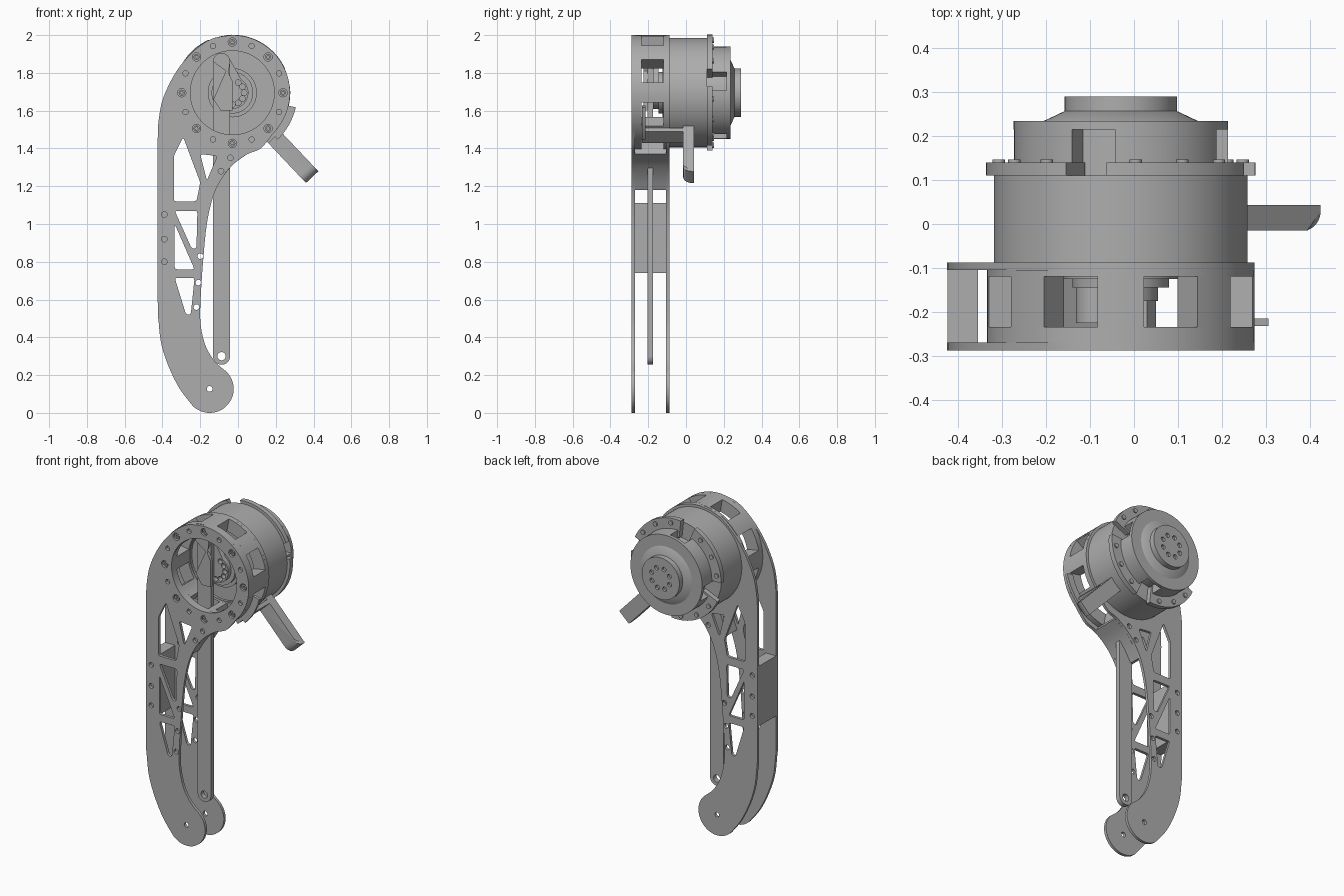
import bpy
import bmesh
from math import sin, cos, radians, pi
from mathutils import Vector

cube = bpy.data.objects.get("Cube")
if cube:
    bpy.data.objects.remove(cube)

grey = bpy.data.materials.new("plain_grey")
grey.use_nodes = True
COLOUR = (0.42, 0.42, 0.42, 1)
grey.diffuse_color = COLOUR
grey.node_tree.nodes["Principled BSDF"].inputs["Base Color"].default_value = COLOUR

HUB = (-0.03, 1.695)   # motor axis in x, z
FRONT, BACK = (-0.288, -0.27), (-0.105, -0.088)   # depth of the two side plates


def arc(r, a0, a1, centre=HUB, steps=None):
    n = steps or max(3, int(abs(a1 - a0) / 5))
    angles = [radians(a0 + (a1 - a0) * i / n) for i in range(n + 1)]
    return [(centre[0] + r * cos(a), centre[1] + r * sin(a)) for a in angles]


def circle(r, centre=HUB, steps=64):
    return arc(r, 0, 360, centre, steps)[:-1]


def polar(r, angle, centre=HUB):
    return arc(r, angle, angle, centre, 1)[0]


def sector(r0, r1, a0, a1):
    return arc(r1, a0, a1) + arc(r0, a1, a0)


def smooth_path(points, steps=4):
    """Spline through the points, open at both ends."""
    p = [Vector(q) for q in points]
    p = [p[0]] + p + [p[-1]]
    out = []
    for a, b, c, d in zip(p, p[1:], p[2:], p[3:]):
        for i in range(steps):
            t = i / steps
            out.append(tuple(0.5 * (2 * b + (c - a) * t + (2 * a - 5 * b + 4 * c - d) * t * t
                                    + (3 * b - a - 3 * c + d) * t ** 3)))
    return out + [points[-1]]


def rounded(points, size=0.014):
    """Polygon with softened corners."""
    out = []
    n = len(points)
    for i in range(n):
        v = Vector(points[i])
        a = v + (Vector(points[i - 1]) - v).normalized() * size
        b = v + (Vector(points[(i + 1) % n]) - v).normalized() * size
        for t in (0, 0.33, 0.67, 1):
            out.append(tuple(a * (1 - t) ** 2 + v * 2 * t * (1 - t) + b * t * t))
    return out


def slab(name, loops, y0, y1):
    """Flat x-z outline with holes, extruded from y0 to y1."""
    curve = bpy.data.curves.new(name, 'CURVE')
    curve.dimensions = '2D'
    curve.fill_mode = 'BOTH'
    curve.extrude = (y1 - y0) / 2
    for loop in loops:
        s = curve.splines.new('POLY')
        s.points.add(len(loop) - 1)
        for pt, (x, z) in zip(s.points, loop):
            pt.co = (x, z, 0, 1)
        s.use_cyclic_u = True
    temp = bpy.data.objects.new(name + "_outline", curve)
    bpy.context.collection.objects.link(temp)
    bpy.context.view_layer.update()
    mesh = bpy.data.meshes.new_from_object(temp.evaluated_get(bpy.context.evaluated_depsgraph_get()))
    bpy.data.objects.remove(temp)
    bm = bmesh.new()
    bm.from_mesh(mesh)
    bmesh.ops.remove_doubles(bm, verts=bm.verts, dist=1e-5)
    for v in bm.verts:
        x, z, d = v.co
        v.co = (x, (y0 + y1) / 2 - d, z)
    bmesh.ops.recalc_face_normals(bm, faces=bm.faces)
    bm.to_mesh(mesh)
    bm.free()
    mesh.name = name
    obj = bpy.data.objects.new(name, mesh)
    bpy.context.collection.objects.link(obj)
    finish(obj)
    return obj


def finish(obj):
    obj.data.materials.clear()
    obj.data.materials.append(grey)
    bpy.ops.object.select_all(action='DESELECT')
    obj.select_set(True)
    bpy.context.view_layer.objects.active = obj
    bpy.ops.object.shade_smooth_by_angle(angle=radians(30))


# Side plates: round head, truss shank, round foot
FOOT = (-0.15, 0.127)
back_edge = [(-0.03, 2.0), (-0.14, 1.98), (-0.235, 1.915), (-0.325, 1.81), (-0.395, 1.67),
             (-0.42, 1.55), (-0.425, 1.45), (-0.425, 1.35), (-0.425, 0.6), (-0.42, 0.48),
             (-0.405, 0.36), (-0.365, 0.24), (-0.31, 0.13), (-0.25, 0.05)]
inner_edge = [(-0.06, 0.217), (-0.12, 0.27), (-0.165, 0.34), (-0.19, 0.42), (-0.2, 0.5),
              (-0.197, 0.62), (-0.185, 0.8), (-0.165, 1.0), (-0.13, 1.15), (-0.08, 1.25),
              (-0.02, 1.32), (0.05, 1.37), (0.12, 1.4), (0.186, 1.479)]
outline = (arc(0.305, -45, 90)[1:-1] + smooth_path(back_edge)
           + arc(0.127, 220, 405, FOOT)[1:-1] + smooth_path(inner_edge))
truss = [
    [(-0.34, 1.36), (-0.29, 1.46), (-0.2, 1.22), (-0.22, 1.12), (-0.34, 1.12)],
    [(-0.2, 1.37), (-0.11, 1.36), (-0.165, 1.23)],
    [(-0.335, 1.07), (-0.215, 1.07), (-0.22, 0.87), (-0.245, 0.87)],
    [(-0.335, 1.0), (-0.335, 0.76), (-0.23, 0.76)],
    [(-0.335, 0.715), (-0.23, 0.715), (-0.25, 0.52), (-0.275, 0.52)],
]
pins = [(-0.39, 1.05), (-0.39, 0.92), (-0.39, 0.8), (-0.2, 0.83), (-0.21, 0.69),
        (-0.22, 0.56), (-0.04, 1.35), (-0.09, 1.28), FOOT]
holes = [circle(0.222)] + [rounded(t) for t in truss] + [circle(0.015, p, 16) for p in pins]
bolts = [circle(0.022 if i % 2 == 0 else 0.014, polar(0.268, 90 + 22.5 * i), 16) for i in range(16)]
slab("front_plate", [outline] + holes + bolts, *FRONT)
slab("back_plate", [outline] + holes, *BACK)
for i in range(8):
    spot = polar(0.268, 90 + 45 * i)
    slab("screw_head", [circle(0.016, spot, 16), circle(0.008, spot, 6)], -0.282, -0.27)

# Windowed housing between the plates
for y0, y1 in ((-0.27, -0.235), (-0.12, -0.105)):
    slab("housing_ring", [circle(0.305), circle(0.225)], y0, y1)
for i in range(8):
    mid = 45 * i
    start = mid - (2 if i == 6 else 10)     # the lowest post leaves room for the link
    slab("housing_post", [sector(0.225, 0.305, start, mid + 10)], -0.235, -0.12)

# Spacers between the plates
slab("shank_spacer", [[(-0.425, 0.74), (-0.355, 0.74), (-0.355, 1.11), (-0.425, 1.11)]], -0.27, -0.105)
slab("neck_spacer", [smooth_path([(-0.122, 1.18), (-0.08, 1.25), (-0.02, 1.32), (0.05, 1.37)])
                     + [(0.03, 1.4), (-0.07, 1.4), (-0.1, 1.35), (-0.16, 1.2)]], -0.27, -0.105)

# Link bar from the crank down to the knee
TOP, LOW = (-0.087, 1.86), (-0.087, 0.3)
slab("link_bar", [arc(0.045, 0, 180, TOP) + arc(0.045, 180, 360, LOW),
                  circle(0.022, LOW, 20), circle(0.015, TOP, 16)], -0.205, -0.175)

# Crank and rotor inside the housing
crank = arc(0.085, -150, 55) + arc(0.045, 40, 190, TOP)
crank_holes = [circle(0.015, polar(0.062, a), 14) for a in range(-120, 61, 30)]
slab("crank", [crank] + crank_holes, -0.175, -0.145)
slab("crank_cheek", [arc(0.045, 0, 180, TOP) + [(-0.05, 1.8), (-0.03, 1.76), (-0.03, 1.6),
                     (-0.09, 1.6), (-0.13, 1.66)]], -0.225, -0.205)
slab("rotor_step", [circle(0.11)], -0.145, -0.125)
slab("rotor_disc", [circle(0.13)], -0.125, -0.088)

# Motor body
slab("motor_body", [circle(0.289, steps=96)], -0.09, 0.11)

# Clamping flange with gaps, and rear cover with four recesses
GAPS = [15 + 90 * i for i in range(4)]
cover = []
for g in GAPS:
    slab("flange_arc", [sector(0.2, 0.307, g + 9, g + 81) if g != 105
                        else sector(0.2, 0.307, g + 9, g + 76)], 0.11, 0.14)
    cover += arc(0.19, g - 12, g + 12) + arc(0.244, g + 12, g + 78)
    for a in (22, 45, 68):
        slab("flange_screw", [circle(0.014, polar(0.28, g + a), 14)], 0.14, 0.147)
slab("rear_cover", [cover], 0.11, 0.215)
slab("rear_cap", [circle(0.244, steps=96)], 0.215, 0.235)

# Tapered shoulder and output boss
bpy.ops.mesh.primitive_cone_add(vertices=64, radius1=0.175, radius2=0.128, depth=0.022,
                                location=(HUB[0], 0.246, HUB[1]), rotation=(-pi / 2, 0, 0))
shoulder = bpy.context.object
shoulder.name = "shoulder"
finish(shoulder)
slab("boss_base", [circle(0.128)], 0.255, 0.275)
slab("boss_face", [circle(0.128)] + [circle(0.014, polar(0.065, 45 * i + 20), 14) for i in range(8)],
     0.275, 0.29)


# Stop lever on the lower right of the housing
def radial(r, t, angle=-46.6):
    a = radians(angle)
    return (HUB[0] + r * cos(a) - t * sin(a), HUB[1] + r * sin(a) + t * cos(a))


slab("lever_rim", [sector(0.303, 0.345, -46, -13)], -0.232, -0.215)
slab("lever_shelf", [[radial(r, t) for r, t in
     ((0.3, -0.045), (0.325, -0.045), (0.325, 0.045), (0.3, 0.045))]], -0.232, 0.043)
arm = slab("lever_arm", [[radial(r, t) for r, t in
           ((0.28, -0.045), (0.615, -0.045), (0.615, 0.045), (0.28, 0.045))]], -0.015, 0.043)
# Round the front corner of the tip
bm = bmesh.new()
bm.from_mesh(arm.data)
tip = [e for e in bm.edges if all(v.co.y < 0 and v.co.x > 0.3 for v in e.verts)
       and e.calc_length() < 0.1]
bmesh.ops.bevel(bm, geom=tip, offset=0.045, segments=6, profile=0.5, affect='EDGES')
bm.to_mesh(arm.data)
bm.free()
finish(arm)
